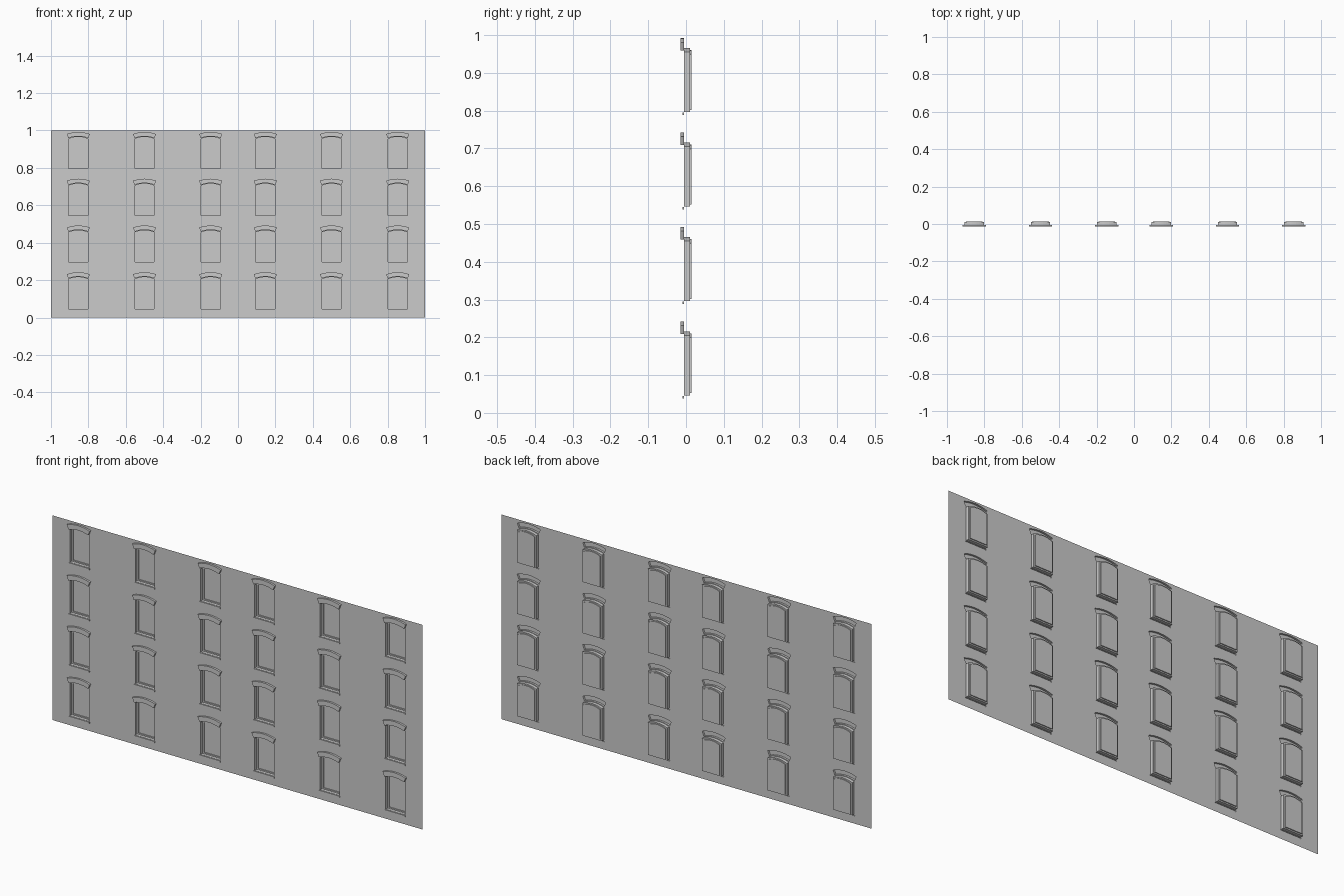
import bpy, bmesh

cube = bpy.data.objects.get("Cube")
if cube:
    bpy.data.objects.remove(cube, do_unlink=True)

grey = bpy.data.materials.new("plain_grey")
grey.use_nodes = True
colour = (0.6, 0.6, 0.6, 1)
grey.diffuse_color = colour
grey.node_tree.nodes["Principled BSDF"].inputs["Base Color"].default_value = colour

COLUMNS = [s * x for x in (0.146, 0.5, 0.854) for s in (-1, 1)]
ROWS = [0.25 * i for i in range(4)]
PLACES = [(x, z) for x in COLUMNS for z in ROWS]
WALL_Y = -0.005
STEPS = 8


def arc(half, end_z, rise):
    """Shallow arch from right to left."""
    ts = [1 - 2 * i / STEPS for i in range(STEPS + 1)]
    return [(half * t, end_z + rise * (1 - t * t)) for t in ts]


def window(half, bottom, top, rise):
    return [(-half, bottom), (half, bottom)] + arc(half, top, rise)


def box(half, bottom, top):
    return [(-half, bottom), (half, bottom), (half, top), (-half, top)]


OPENING = window(0.052, 0.046, 0.205, 0.011)
PANE = window(0.045, 0.052, 0.199, 0.011)
HOOD = arc(0.062, 0.231, 0.011) + arc(0.053, 0.209, 0.010)[::-1]
SILL = box(0.056, 0.038, 0.0445)


def finish(name, bm):
    bmesh.ops.recalc_face_normals(bm, faces=bm.faces)
    mesh = bpy.data.meshes.new(name)
    bm.to_mesh(mesh)
    bm.free()
    mesh.materials.append(grey)
    obj = bpy.data.objects.new(name, mesh)
    bpy.context.collection.objects.link(obj)


def loop(bm, outline, x, y, z):
    return [bm.verts.new((x + px, y, z + pz)) for px, pz in outline]


def shells(name, sections):
    """Open shells lofted through (outline, y) sections and capped at the end."""
    bm = bmesh.new()
    for x, z in PLACES:
        rings = [loop(bm, outline, x, y, z) for outline, y in sections]
        for a, b in zip(rings, rings[1:]):
            for i in range(len(a)):
                j = (i + 1) % len(a)
                bm.faces.new((a[i], a[j], b[j], b[i]))
        if name == "window_hoods":
            # the curved band is capped in strips
            cap, n = rings[-1], len(rings[-1])
            for i in range(STEPS):
                bm.faces.new((cap[i], cap[i + 1], cap[n - 2 - i], cap[n - 1 - i]))
        else:
            bm.faces.new(rings[-1])
    finish(name, bm)


# Thin wall sheet, open behind every recess, hood and sill
bm = bmesh.new()
outlines = [loop(bm, box(1, 0, 1), 0, WALL_Y, 0)]
for x, z in PLACES:
    outlines += [loop(bm, o, x, WALL_Y, z) for o in (OPENING, HOOD, SILL)]
edges = [bm.edges.new((o[i - 1], o[i])) for o in outlines for i in range(len(o))]
bmesh.ops.triangle_fill(bm, use_beauty=True, edges=edges, normal=(0, -1, 0))
finish("wall", bm)

# Recessed windows with a stepped frame, arched hoods and low sills
shells("window_recesses", [(OPENING, WALL_Y), (OPENING, 0.010), (PANE, 0.010), (PANE, 0.0145)])
shells("window_hoods", [(HOOD, WALL_Y), (HOOD, -0.0145)])
shells("window_sills", [(SILL, WALL_Y), (SILL, -0.009)])
